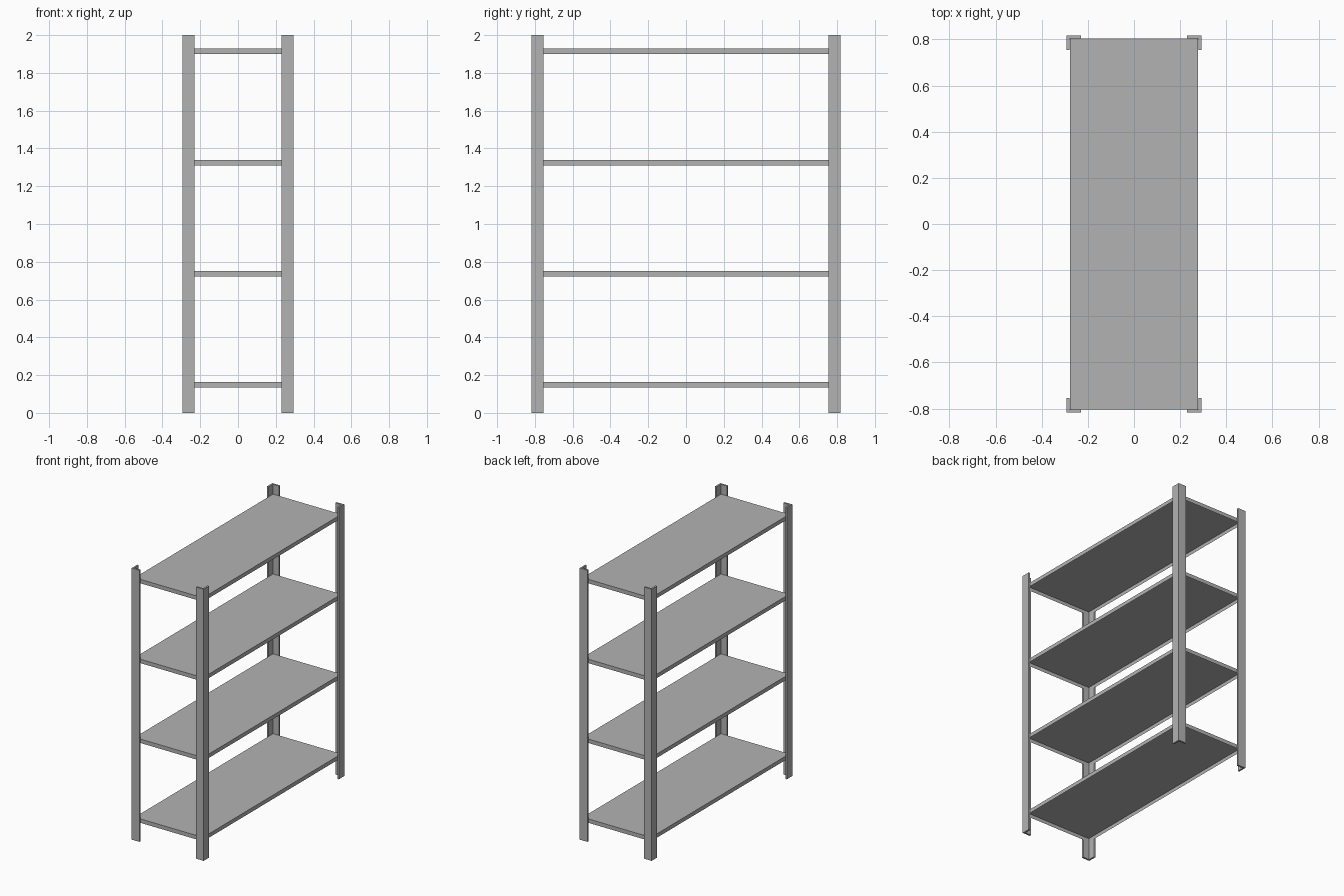
import bpy
import bmesh

HALF_X, HALF_Y, HEIGHT = 0.293, 0.818, 2.0   # outer size of the rack
FLANGE, STEEL = 0.063, 0.013                 # angle post leg and thickness
SHELF_X, SHELF_Y = 0.278, 0.805              # shelf half sizes
LIP, SHEET = 0.029, 0.005                    # shelf edge depth and thickness
LOWEST_TOP, SPACING = 0.164, 0.588

cube = bpy.data.objects.get("Cube")
if cube:
    bpy.data.objects.remove(cube, do_unlink=True)

grey = bpy.data.materials.new("grey_steel")
grey.use_nodes = True
colour = (0.45, 0.45, 0.45, 1)
grey.diffuse_color = colour
grey.node_tree.nodes["Principled BSDF"].inputs["Base Color"].default_value = colour


def add_object(name, bm):
    bmesh.ops.recalc_face_normals(bm, faces=bm.faces)
    mesh = bpy.data.meshes.new(name)
    bm.to_mesh(mesh)
    bm.free()
    mesh.materials.append(grey)
    obj = bpy.data.objects.new(name, mesh)
    bpy.context.collection.objects.link(obj)
    return obj


def extrude_up(bm, face, height):
    result = bmesh.ops.extrude_face_region(bm, geom=[face])
    verts = [v for v in result["geom"] if isinstance(v, bmesh.types.BMVert)]
    bmesh.ops.translate(bm, verts=verts, vec=(0, 0, height))


# Angle-section corner post, open towards the middle of the rack
def corner_post(name, sx, sy):
    profile = [(0, 0), (FLANGE, 0), (FLANGE, STEEL),
               (STEEL, STEEL), (STEEL, FLANGE), (0, FLANGE)]
    bm = bmesh.new()
    verts = [bm.verts.new((sx * (HALF_X - a), sy * (HALF_Y - b), 0))
             for a, b in profile]
    extrude_up(bm, bm.faces.new(verts), HEIGHT)
    add_object(name, bm)


# Folded sheet shelf: flat top with lips turned down, hollow underneath
def shelf(name, top):
    bm = bmesh.new()
    corners = [(-1, -1), (1, -1), (1, 1), (-1, 1)]
    base = bm.faces.new([bm.verts.new((x * SHELF_X, y * SHELF_Y, top - LIP))
                         for x, y in corners])
    extrude_up(bm, base, LIP)
    bmesh.ops.recalc_face_normals(bm, faces=bm.faces)
    bm.faces.ensure_lookup_table()
    under = min(bm.faces, key=lambda f: f.calc_center_median().z)
    bmesh.ops.inset_region(bm, faces=[under], thickness=SHEET)
    bmesh.ops.translate(bm, verts=under.verts, vec=(0, 0, LIP - SHEET))
    add_object(name, bm)


for sy, end in ((-1, "front"), (1, "back")):
    for sx, side in ((-1, "right"), (1, "left")):
        corner_post(f"{end}_{side}_post", sx, sy)

for i in range(4):
    shelf(f"shelf_{i + 1}", LOWEST_TOP + i * SPACING)
